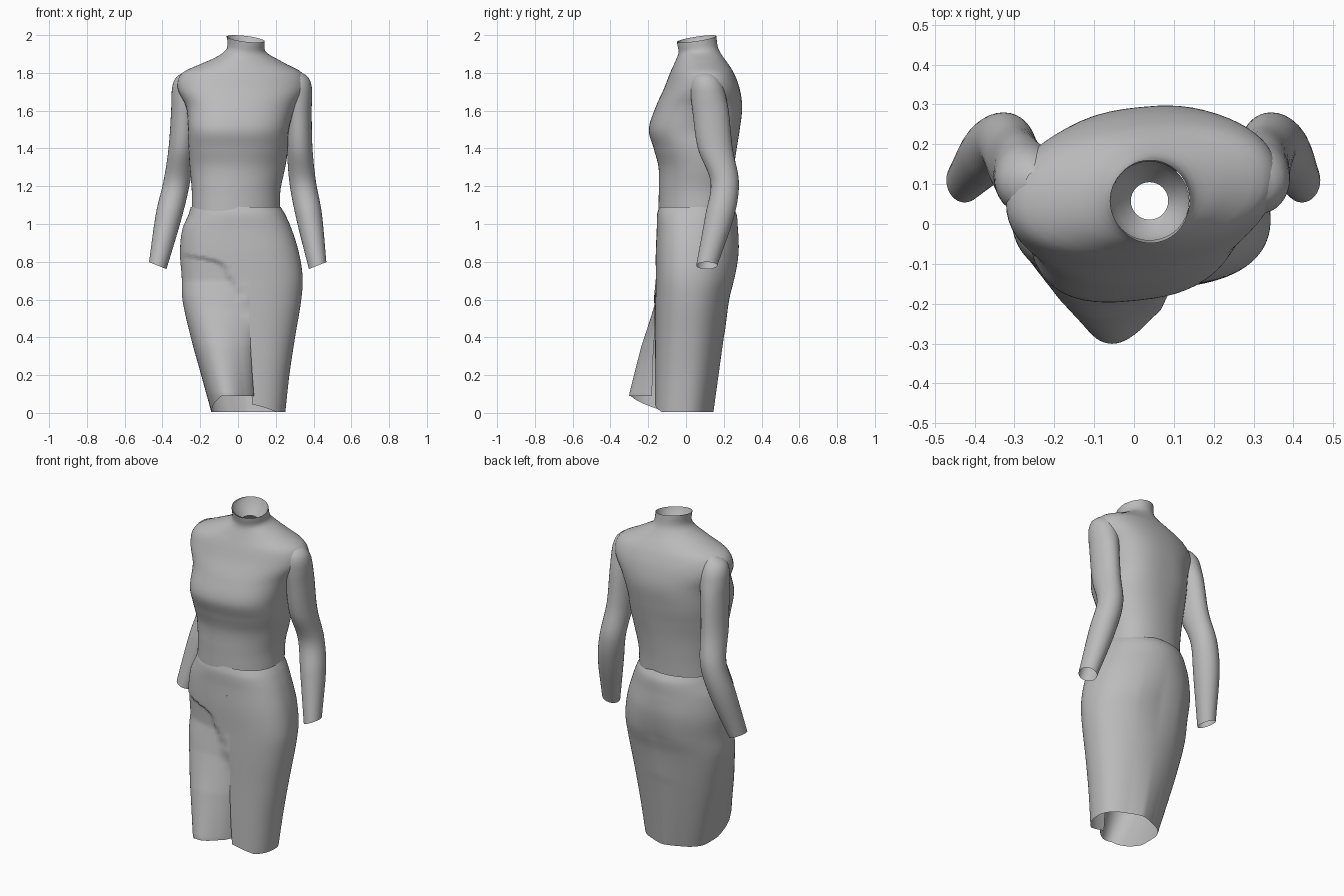
import bpy, bmesh
from math import sin, cos, pi, radians

old = bpy.data.objects.get("Cube")
if old:
    bpy.data.objects.remove(old)

cloth = bpy.data.materials.new("grey_cloth")
cloth.use_nodes = True
GREY = (0.5, 0.5, 0.5, 1)
cloth.diffuse_color = GREY
cloth.node_tree.nodes["Principled BSDF"].inputs["Base Color"].default_value = GREY


def clamp(v):
    return max(0.0, min(1.0, v))


def sample(keys, z):
    """Smoothly interpolate rows of (z, values...) sorted from high to low z."""
    n = len(keys)
    i = 0
    while i < n - 2 and z < keys[i + 1][0]:
        i += 1
    a, b = keys[i], keys[i + 1]
    p, q = keys[max(i - 1, 0)], keys[min(i + 2, n - 1)]
    h = b[0] - a[0]
    t = clamp((z - a[0]) / h)
    out = []
    for k in range(1, len(a)):
        ma = (b[k] - p[k]) / (b[0] - p[0]) * h
        mb = (q[k] - a[k]) / (q[0] - a[0]) * h
        out.append((2*t**3 - 3*t*t + 1) * a[k] + (t**3 - 2*t*t + t) * ma
                   + (3*t*t - 2*t**3) * b[k] + (t**3 - t*t) * mb)
    return out


def oval(box, ang, power, mid=None):
    """Point on a rounded box outline; mid is the y of its widest line."""
    x0, x1, y0, y1 = box
    c, s = cos(ang), sin(ang)
    e = 2 / power
    x = abs(c) ** e * (1 if c > 0 else -1)
    mid = (y0 + y1) / 2 if mid is None else mid
    y = mid + abs(s) ** e * ((y1 if s > 0 else y0) - mid)
    return (x0 + x1) / 2 + x * (x1 - x0) / 2, y


def sheet(name, grid, closed=True, hidden=None):
    """Skin point rows into one smooth cloth object, dropping hidden faces."""
    bm = bmesh.new()
    rows = [[bm.verts.new(p) for p in row] for row in grid]
    n = len(rows[0])
    for a, b in zip(rows, rows[1:]):
        for i in range(n if closed else n - 1):
            j = (i + 1) % n
            bm.faces.new((b[i], b[j], a[j], a[i]))
    bmesh.ops.remove_doubles(bm, verts=bm.verts, dist=0.0005)
    if hidden:
        drop = [f for f in bm.faces if all(hidden(*v.co) for v in f.verts)]
        bmesh.ops.delete(bm, geom=drop, context='FACES')
    mesh = bpy.data.meshes.new(name)
    bm.to_mesh(mesh)
    bm.free()
    obj = bpy.data.objects.new(name, mesh)
    bpy.context.collection.objects.link(obj)
    mesh.materials.append(cloth)
    bpy.ops.object.select_all(action='DESELECT')
    obj.select_set(True)
    bpy.context.view_layer.objects.active = obj
    bpy.ops.object.shade_smooth_by_angle(angle=radians(50))


# Bodice: z, left and right limits, front and back limits, squareness
BODICE = [
    (1.98, -.058, .14, -.048, .16, 2), (1.92, -.06, .145, -.04, .17, 2),
    (1.89, -.10, .18, -.045, .19, 2), (1.85, -.19, .25, -.06, .22, 2),
    (1.80, -.295, .34, -.08, .25, 2.1), (1.72, -.32, .358, -.11, .28, 2.2),
    (1.62, -.275, .305, -.155, .295, 2.4), (1.50, -.265, .27, -.19, .283, 2.6),
    (1.40, -.262, .265, -.165, .268, 2.4), (1.30, -.255, .25, -.14, .255, 2.2),
    (1.18, -.245, .225, -.138, .245, 2.2), (1.07, -.245, .222, -.14, .24, 2.2)]

# Sleeves: z, centre x, centre y, half width, half depth
SLEEVE = [
    (1.81, .25, .105, .02, .025), (1.785, .26, .105, .06, .06),
    (1.74, .268, .11, .077, .083), (1.68, .274, .118, .078, .092),
    (1.60, .284, .13, .07, .096),
    (1.40, .30, .155, .068, .092), (1.22, .325, .205, .07, .075),
    (1.05, .365, .18, .068, .077), (.78, .425, .11, .046, .056)]


def lean(z, side):
    """Extra outward shift of the left sleeve."""
    return 0.048 * (z - 0.85) if side > 0 else 0


def in_sleeve(x, y, z):
    if not 1.6 < z < 1.81:
        return False
    side = 1 if x > 0 else -1
    cx, cy, rx, ry = sample(SLEEVE, z)
    return ((x - side * cx - lean(z, side)) / rx) ** 2 + ((y - cy) / ry) ** 2 < 1


def in_bodice(x, y, z):
    if z < 1.6:
        return False
    x0, x1, y0, y1, power = sample(BODICE, z)
    y -= 0.1 * (x - 0.03)
    u = abs(2 * x - x0 - x1) / (x1 - x0)
    v = abs(2 * y - y0 - y1) / (y1 - y0)
    return u ** power + v ** power < 1


grid = []
ROWS = 60
for r in range(ROWS + 1):
    z = 1.98 - (1.98 - 1.07) * r / ROWS
    *box, power = sample(BODICE, z)
    tilt = clamp((z - 1.88) / 0.08)
    row = []
    for i in range(64):
        x, y = oval(box, 2 * pi * i / 64, power)
        dz = tilt * (0.15 * (y - 0.055) - 0.12 * (x - 0.04))
        y += (1 - tilt) * 0.1 * (x - 0.03)
        row.append((x, y, z + dz))
    grid.append(row)
sheet("bodice", grid, hidden=in_sleeve)

# Inner collar lining folding down to a narrow opening
grid = []
for z, rad in ((1.98, 0.1), (1.94, 0.085), (1.90, 0.047)):
    row = []
    for i in range(32):
        x, y = rad * cos(2 * pi * i / 32), rad * sin(2 * pi * i / 32)
        row.append((0.039 + x, 0.058 + y, z + 0.15 * y - 0.12 * x))
    grid.append(row)
sheet("collar_lining", grid)

for name, side in (("left_sleeve", 1), ("right_sleeve", -1)):
    grid = []
    for r in range(61):
        z = 1.81 - 1.03 * r / 60
        cx, cy, rx, ry = sample(SLEEVE, z)
        slant = 0.4 * clamp((1.3 - z) / 0.5)
        row = []
        for i in range(32):
            a = 2 * pi * i / 32 * side
            dx, dy = rx * cos(a), ry * sin(a)
            row.append((side * (cx + dx) + lean(z, side), cy + dy, z + slant * dx))
        grid.append(row)
    sheet(name, grid, hidden=in_bodice)

# Wrap skirt: z, left and right limits, front and back limits, widest line
SKIRT = [
    (1.09, -.25, .226, -.142, .246, .04), (1.05, -.262, .25, -.153, .268, .03),
    (.97, -.295, .285, -.155, .275, .02), (.85, -.307, .322, -.16, .284, .015),
    (.72, -.298, .342, -.16, .27, .01), (.6, -.294, .335, -.162, .237, .01),
    (.4, -.25, .302, -.163, .2, .005), (.2, -.195, .272, -.165, .165, 0),
    (0, -.14, .25, -.165, .13, -.01)]
WRAP = [(.84, -.30), (.80, -.10), (.72, -.04), (.65, .01), (.5, .06), (.3, .08)]
TOP, COLS, ROWS = 1.09, 120, 80
START = radians(-86)
grid = []
for r in range(ROWS + 1):
    row = []
    for i in range(COLS + 1):
        ang = START + 2 * pi * i / COLS
        d = 360 * (1 - i / COLS)            # degrees back from the free edge
        hem = 0.005 + 0.085 * clamp((85 - d) / 45) + 0.04 * clamp((d - 320) / 40)
        z = hem + (TOP - hem) * (1 - r / ROWS)
        *box, mid = sample(SKIRT, z)
        # Squarer across the front, rounder behind
        x, y = oval(box, ang, 2.25 - 0.25 * sin(ang), mid)
        front = max(0, -sin(ang))
        # Lower panel tucked softly beneath the draped wrap edge
        if z < 0.84 and d < 120:
            tuck = clamp((sample(WRAP, z)[0] - x) / 0.02)
            y += 0.018 * tuck * front * clamp((z - 0.35) / 0.2)
        # Free panel swinging forward
        swing = clamp((0.7 - z) / 0.6)
        if d < 105:
            y -= swing * (0.143 * sin(pi * (d / 105) ** 0.7) + 0.015 * (1 - d / 105))
            x += 0.012 * swing * clamp(1 - d / 60)
        # Shallow hollow and crease down the back
        back = clamp(1 - abs(ang - pi / 2) / 0.45)
        y -= 0.015 * back * clamp(1 - abs(z - 0.7) / 0.25)
        y += 0.015 * back * clamp((0.4 - z) / 0.4)
        row.append((x, y, z))
    grid.append(row)
sheet("wrap_skirt", grid, closed=False)
